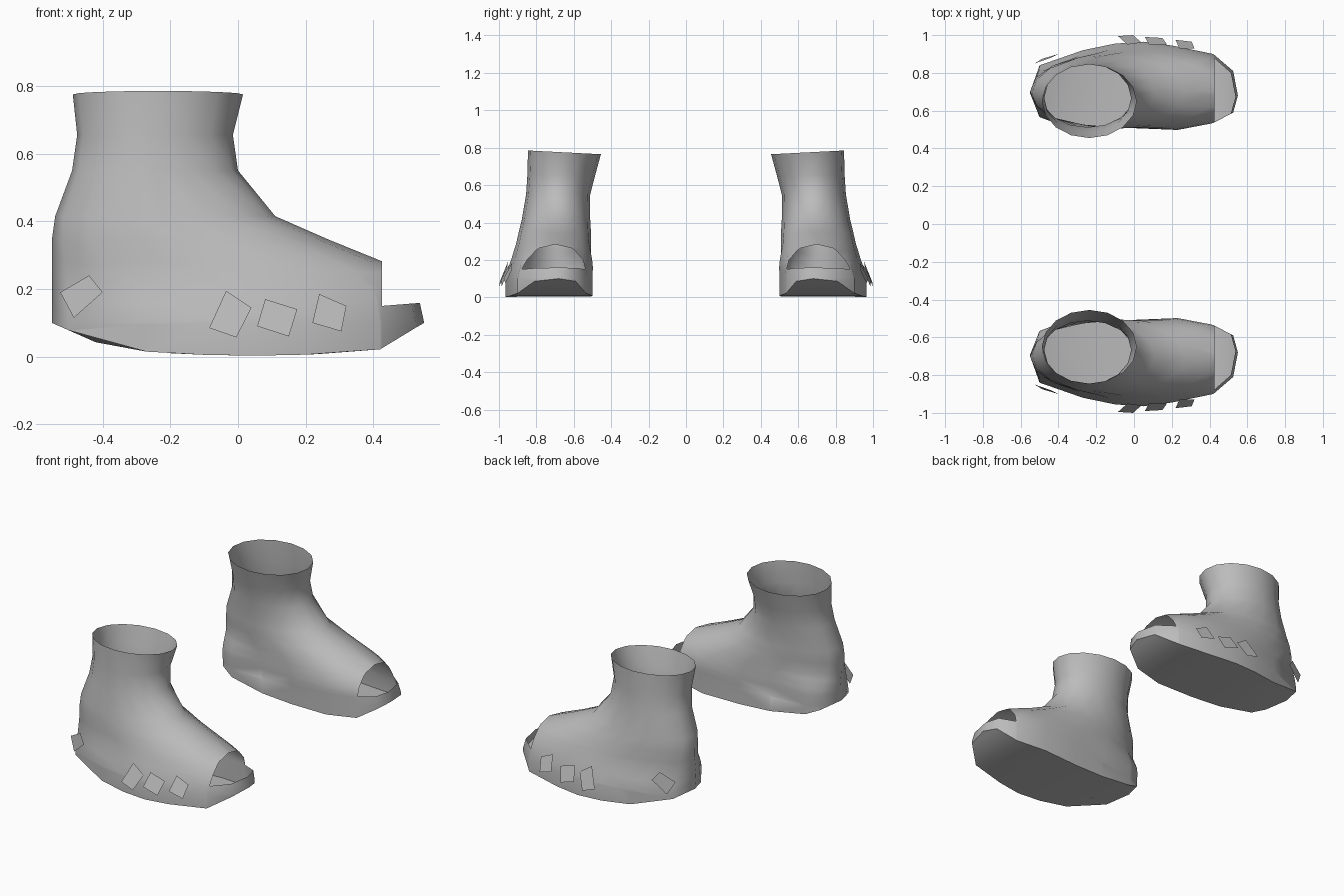
import bpy, bmesh, math
from mathutils import Vector

if "Cube" in bpy.data.objects:
    bpy.data.objects.remove(bpy.data.objects["Cube"])

leather = bpy.data.materials.new("grey leather")
leather.diffuse_color = (0.5, 0.5, 0.5, 1)
leather.use_nodes = True
leather.node_tree.nodes["Principled BSDF"].inputs["Base Color"].default_value = leather.diffuse_color

# Foot outline from the toe tip, round the outer side, heel and inner side
OUTLINE = [(.55, .68), (.525, .81), (.42, .90), (.2, .945), (.05, .965), (-.1, .955),
           (-.27, .92), (-.5, .84), (-.55, .70), (-.5, .57), (-.42, .54), (-.2, .52),
           (0, .51), (.24, .50), (.42, .535), (.525, .59)]
N = len(OUTLINE)

# Horizontal slices: z, back x, front x, inner y, outer y, roundness
SLICES = [(.10, -.55, .55, .50, .965, 0), (.16, -.55, .537, .498, .95, 0),
          (.20, -.55, .525, .50, .935, .1), (.25, -.55, .48, .503, .92, .5),
          (.28, -.55, .43, .505, .91, .8), (.345, -.55, .27, .508, .895, 1),
          (.415, -.54, .11, .512, .878, 1), (.55, -.49, 0, .512, .855, 1),
          (.655, -.475, -.015, .485, .848, 1), (.775, -.488, .015, .455, .845, 1)]


def rocker(x):
    """Height of the sole edge, curling up at toe and heel."""
    if x > .42:
        return .025 + (x - .42) / .13 * .075
    if x < -.38:
        return .025 + (-.38 - x) / .17 * .075
    return .003 + .022 * (abs(x - .05) / .4) ** 2 * (1 if x > .05 else .85)


def slice_ring(z, xb, xf, yi, yo, roundness):
    ring = []
    for i, (x, y) in enumerate(OUTLINE):
        a = 2 * math.pi * i / N
        foot = Vector(((x + .55) / 1.1, (y - .5) / .465))
        oval = Vector((.5 + .5 * math.cos(a), .5 + .5 * math.sin(a)))
        p = foot.lerp(oval, roundness)
        tilt = .02 * (p.y - .5) if z > .7 else 0
        ring.append((xb + p.x * (xf - xb), yi + p.y * (yo - yi), z + tilt))
    return ring


def finish(bm, name, smooth=True):
    """Turn a bmesh into an object mirrored to the second boot."""
    mesh = bpy.data.meshes.new(name)
    bm.to_mesh(mesh)
    bm.free()
    mesh.materials.append(leather)
    ob = bpy.data.objects.new(name, mesh)
    bpy.context.collection.objects.link(ob)
    for p in mesh.polygons:
        p.use_smooth = smooth
    mod = ob.modifiers.new("pair", 'MIRROR')
    mod.use_axis = (False, True, False)
    mod.use_mirror_merge = False
    return ob


# Boot shell: lofted slices, open at the ankle
sole_edge = [(x, y, min(rocker(x), .1)) for x, y in OUTLINE]
bm = bmesh.new()
rows = [[bm.verts.new(p) for p in r] for r in [sole_edge] + [slice_ring(*s) for s in SLICES]]
for lo, hi in zip(rows, rows[1:]):
    for i in range(N):
        j = (i + 1) % N
        bm.faces.new((lo[i], lo[j], hi[j], hi[i]))
bmesh.ops.remove_doubles(bm, verts=bm.verts, dist=.001)

# Peep toe: cut the shell along two planes and remove the corner between them
CUT_X, RIM = .425, Vector((.425, 0, .15))
rim_normal = Vector((-.08, 0, 1)).normalized()
for co, no in ((Vector((CUT_X, 0, 0)), Vector((1, 0, 0))), (RIM, rim_normal)):
    bmesh.ops.bisect_plane(bm, geom=bm.verts[:] + bm.edges[:] + bm.faces[:],
                           plane_co=co, plane_no=no)
gone = [f for f in bm.faces if f.calc_center_median().x > CUT_X
        and (f.calc_center_median() - RIM).dot(rim_normal) > 0]
bmesh.ops.delete(bm, geom=gone, context='FACES')
bmesh.ops.recalc_face_normals(bm, faces=bm.faces)
finish(bm, "boot_shell")

# Sole: strips across the foot
bm = bmesh.new()
v = [bm.verts.new(p) for p in sole_edge]
h = N // 2
for i in range(h):
    corners = [v[i], v[i + 1], v[N - i - 1], v[(N - i) % N]]
    bm.faces.new(list(dict.fromkeys(corners)))
bmesh.ops.recalc_face_normals(bm, faces=bm.faces)
if sum(f.normal.z for f in bm.faces) > 0:
    bmesh.ops.reverse_faces(bm, faces=bm.faces)
finish(bm, "sole")

# Loose flaps on the outer side: three by the toes, one by the heel
FLAPS = {
    "flap_middle": [(-.035, .95, .195), (.04, .96, .145), (-.005, 1, .057), (-.085, .995, .085)],
    "flap_front": [(.08, .95, .17), (.175, .95, .14), (.15, .985, .06), (.057, .99, .09)],
    "flap_toe": [(.24, .93, .185), (.32, .93, .15), (.305, .965, .075), (.22, .975, .10)],
    "flap_heel": [(-.525, .85, .19), (-.44, .88, .24), (-.40, .90, .19), (-.485, .875, .115)],
}
for name, pts in FLAPS.items():
    bm = bmesh.new()
    bm.faces.new([bm.verts.new(p) for p in pts])
    finish(bm, name, smooth=False)
